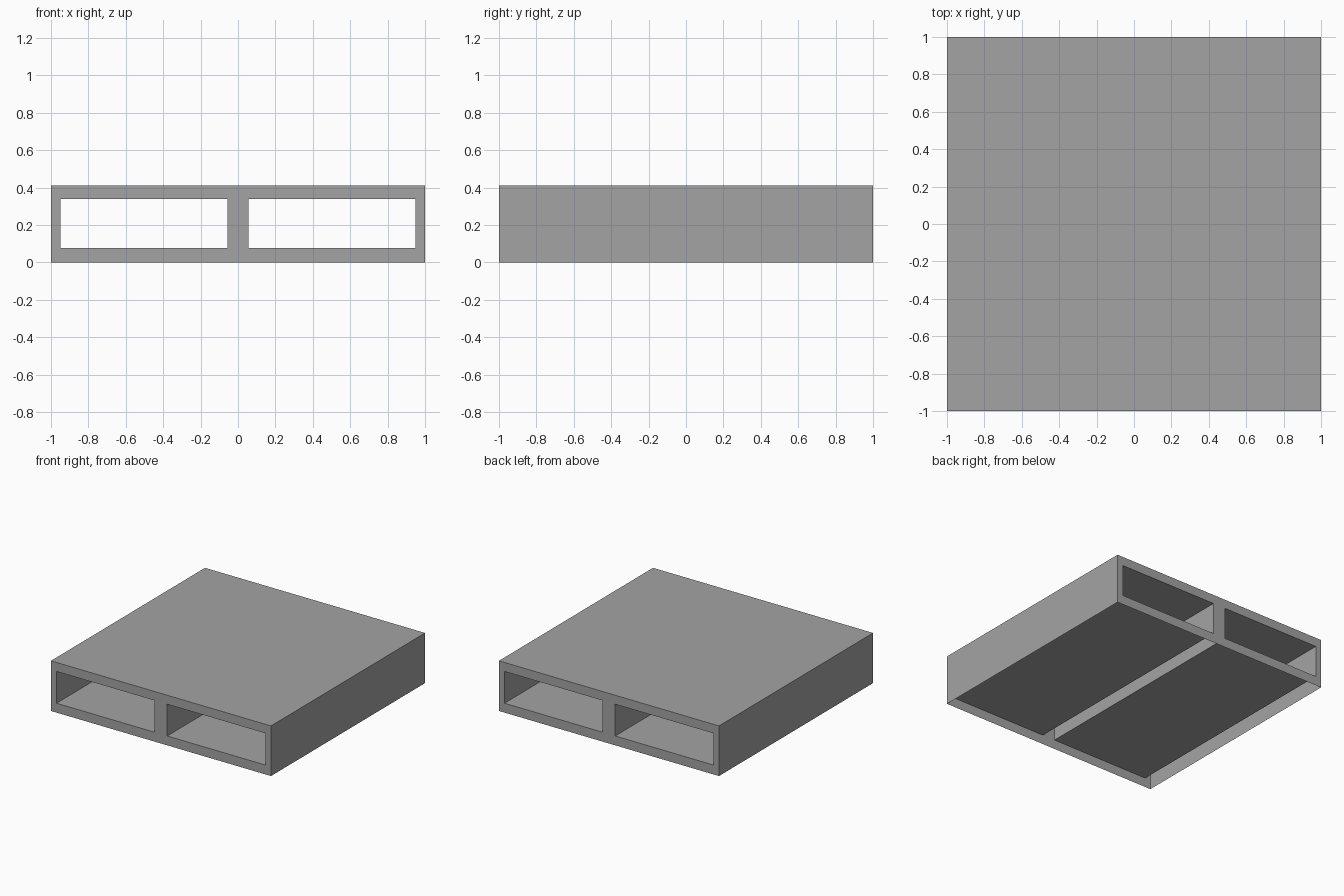
import bpy
import bmesh

cube = bpy.data.objects.get("Cube")
if cube:
    bpy.data.objects.remove(cube, do_unlink=True)

# Main sizes
HEIGHT = 0.412
HOLE_IN, HOLE_OUT = 0.057, 0.949
HOLE_LOW, HOLE_HIGH = 0.077, 0.338

# Single grey material
grey = bpy.data.materials.new("pallet_grey")
grey.use_nodes = True
colour = (0.37, 0.37, 0.37, 1)
grey.diffuse_color = colour
grey.node_tree.nodes["Principled BSDF"].inputs["Base Color"].default_value = colour


def make_object(name, quads):
    """Build one mesh object from lists of corner points."""
    bm = bmesh.new()
    for corners in quads:
        bm.faces.new([bm.verts.new(c) for c in corners])
    bmesh.ops.remove_doubles(bm, verts=bm.verts, dist=0.0001)
    mesh = bpy.data.meshes.new(name)
    bm.to_mesh(mesh)
    bm.free()
    mesh.materials.append(grey)
    obj = bpy.data.objects.new(name, mesh)
    bpy.context.collection.objects.link(obj)


def end_panel(name, y):
    """Upright panel with two openings, facing away from the middle."""
    xs = [-1, -HOLE_OUT, -HOLE_IN, HOLE_IN, HOLE_OUT, 1]
    zs = [0, HOLE_LOW, HOLE_HIGH, HEIGHT]
    quads = []
    for i, (x0, x1) in enumerate(zip(xs, xs[1:])):
        for j, (z0, z1) in enumerate(zip(zs, zs[1:])):
            if j == 1 and i % 2 == 1:
                continue
            quad = [(x0, y, z0), (x1, y, z0), (x1, y, z1), (x0, y, z1)]
            quads.append(quad if y < 0 else quad[::-1])
    make_object(name, quads)


def tunnel(name, x0, x1):
    """Open-ended fork sleeve running front to back, facing inwards."""
    ring = [(x0, HOLE_LOW), (x1, HOLE_LOW), (x1, HOLE_HIGH), (x0, HOLE_HIGH)]
    quads = []
    for (xa, za), (xb, zb) in zip(ring, ring[1:] + ring[:1]):
        quads.append([(xa, -1, za), (xb, -1, zb), (xb, 1, zb), (xa, 1, za)])
    make_object(name, quads)


# Outer skin, open underneath
make_object("deck", [[(-1, -1, HEIGHT), (1, -1, HEIGHT), (1, 1, HEIGHT), (-1, 1, HEIGHT)]])
for name, s in (("left_side", 1), ("right_side", -1)):
    make_object(name, [[(s, -s, 0), (s, s, 0), (s, s, HEIGHT), (s, -s, HEIGHT)]])
end_panel("front_panel", -1)
end_panel("back_panel", 1)

# Fork sleeves
tunnel("left_fork_sleeve", HOLE_IN, HOLE_OUT)
tunnel("right_fork_sleeve", -HOLE_OUT, -HOLE_IN)
